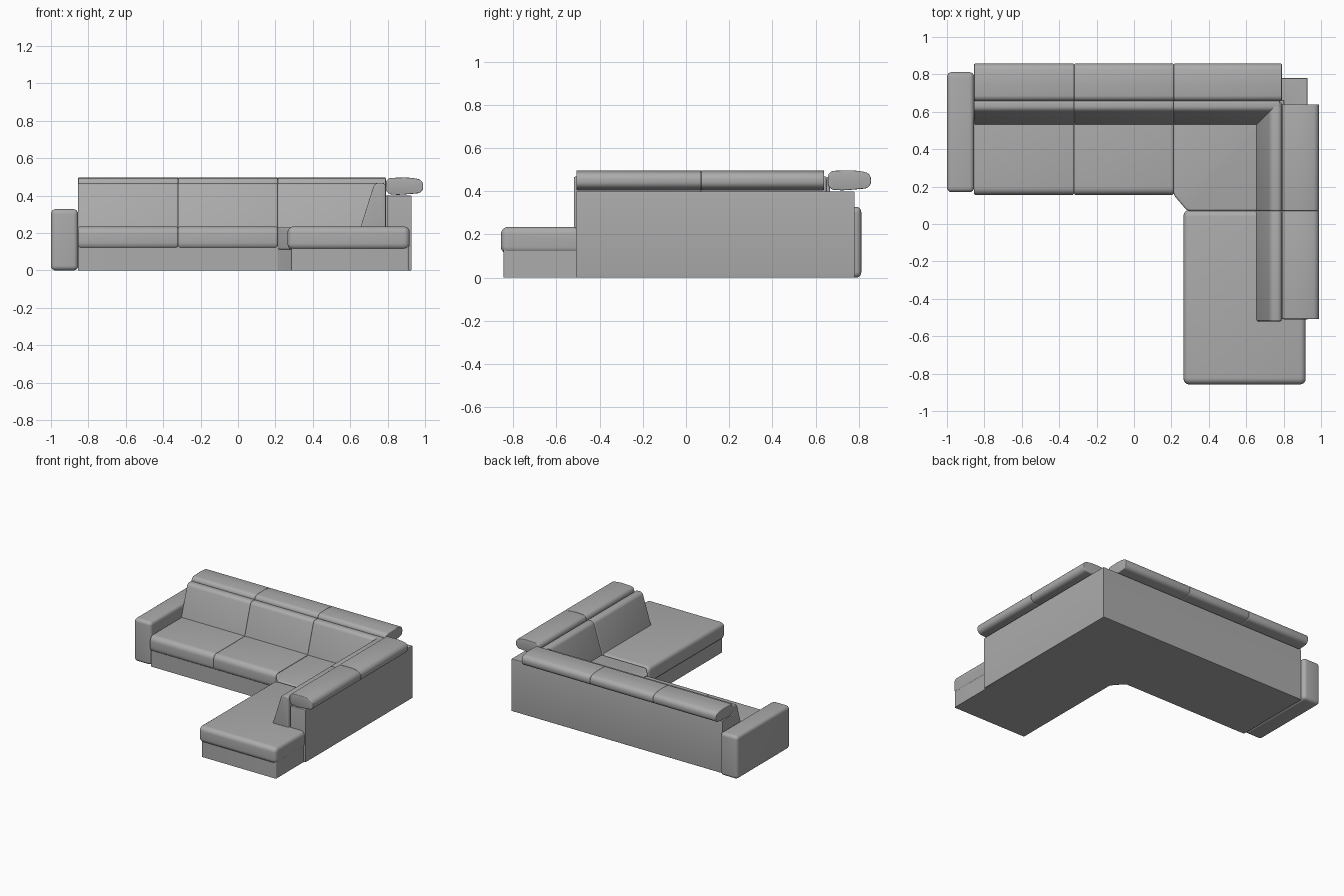
import bpy
import bmesh
from mathutils import Vector

cube = bpy.data.objects.get("Cube")
if cube:
    bpy.data.objects.remove(cube, do_unlink=True)

grey = bpy.data.materials.new("grey upholstery")
grey.use_nodes = True
GREY = (0.41, 0.41, 0.41, 1)
grey.diffuse_color = GREY
grey.node_tree.nodes["Principled BSDF"].inputs["Base Color"].default_value = GREY

# Where profile coordinates (u, v) and the extrusion distance w go
PLACE = {
    "x": lambda u, v, w: (w, u, v),
    "y": lambda u, v, w: (u, w, v),
    "z": lambda u, v, w: (u, v, w),
}


def prism(name, axis, profile, lo, hi, round_side=0.0, round_end=0.0):
    """Extrude a profile along an axis, rounding its long edges and its ends."""
    place = PLACE[axis]
    direction = Vector(place(0, 0, 1))
    bm = bmesh.new()
    base = bm.faces.new([bm.verts.new(place(u, v, lo)) for u, v in profile])
    grown = bmesh.ops.extrude_face_region(bm, geom=[base], use_keep_orig=True)
    moved = [g for g in grown["geom"] if isinstance(g, bmesh.types.BMVert)]
    bmesh.ops.translate(bm, vec=direction * (hi - lo), verts=moved)
    bmesh.ops.recalc_face_normals(bm, faces=bm.faces)

    def bevel(edges, width, segments):
        bmesh.ops.bevel(bm, geom=edges, offset=width, segments=segments,
                        profile=0.5, affect="EDGES", clamp_overlap=True)

    if round_side:
        bevel([e for e in bm.edges
               if abs((e.verts[0].co - e.verts[1].co).dot(direction)) > 1e-4],
              round_side, 6)
    if round_end:
        bm.normal_update()
        caps = [f for f in bm.faces if abs(f.normal.dot(direction)) > 0.99]
        bevel(list({e for f in caps for e in f.edges}), round_end, 4)
    bmesh.ops.recalc_face_normals(bm, faces=bm.faces)
    mesh = bpy.data.meshes.new(name)
    bm.to_mesh(mesh)
    bm.free()
    mesh.materials.append(grey)
    ob = bpy.data.objects.new(name, mesh)
    bpy.context.collection.objects.link(ob)
    bpy.ops.object.select_all(action="DESELECT")
    ob.select_set(True)
    bpy.context.view_layer.objects.active = ob
    bpy.ops.object.shade_smooth_by_angle(angle=0.6)
    return ob


def rect(u0, u1, v0, v1):
    return [(u0, v0), (u1, v0), (u1, v1), (u0, v1)]


SEAT_Z, SEAT_TOP, WALL_TOP = 0.11, 0.235, 0.4
LEFT, SEAM_A, SEAM_B = -0.855, -0.32, 0.212
CORNER = 0.07

# Plinth in an L shape with a cut inner corner
prism("plinth", "z", [(LEFT, 0.165), (0.21, 0.165), (0.285, 0.08), (0.285, -0.845),
                      (0.912, -0.845), (0.912, 0.77), (LEFT, 0.77)],
      0, SEAT_Z + 0.02, 0.008)

# Outer walls behind the backrests
prism("outer_wall", "z", [(LEFT, 0.66), (0.8, 0.66), (0.8, -0.51), (0.928, -0.51),
                          (0.928, 0.78), (LEFT, 0.78)], 0, WALL_TOP, 0, 0.005)

# Armrest
prism("armrest", "x", rect(0.17, 0.812, 0, 0.328), -1, LEFT, 0.025, 0.025)

# Seat cushions
for name, x0, x1 in (("outer", LEFT, SEAM_A), ("middle", SEAM_A, SEAM_B)):
    prism("seat_" + name, "x", rect(0.155, 0.68, SEAT_Z, SEAT_TOP), x0, x1, 0.04, 0.01)
prism("seat_corner", "z", [(SEAM_B, 0.155), (0.285, CORNER), (0.82, CORNER),
                           (0.82, 0.68), (SEAM_B, 0.68)],
      SEAT_Z, SEAT_TOP - 0.002, 0.015, 0.012)
prism("chaise_cushion", "x", rect(-0.858, CORNER + 0.005, SEAT_Z, SEAT_TOP),
      0.265, 0.918, 0.035, 0.03)


# Leaning back cushions and rounded headrests, in depth and height
def back_profile(front):
    return [(front, 0.2), (front + 0.085, 0.468), (front + 0.145, 0.468),
            (front + 0.145, 0.2)]


def headrest_profile(inner):
    return [(inner, 0.41), (inner + 0.06, WALL_TOP + 0.003), (inner + 0.2, 0.415),
            (inner + 0.2, 0.485), (inner + 0.12, 0.498), (inner, 0.494)]


for name, x0, x1, head_end in (("outer", LEFT, SEAM_A, SEAM_A),
                               ("middle", SEAM_A, SEAM_B, SEAM_B),
                               ("corner", SEAM_B, 0.78, 0.79)):
    prism("back_cushion_" + name, "x", back_profile(0.522), x0, x1, 0.022, 0.008)
    prism("headrest_" + name, "x", headrest_profile(0.657), x0, head_end, 0.03, 0.012)

for name, y0, y1, head_end in (("chaise_front", -0.52, CORNER, CORNER),
                               ("chaise_rear", CORNER, 0.65, 0.64)):
    prism("back_cushion_" + name, "y", back_profile(0.645), y0, y1, 0.022, 0.008)
    prism("headrest_" + name, "y", headrest_profile(0.79), max(y0, -0.508), head_end,
          0.03, 0.012)
